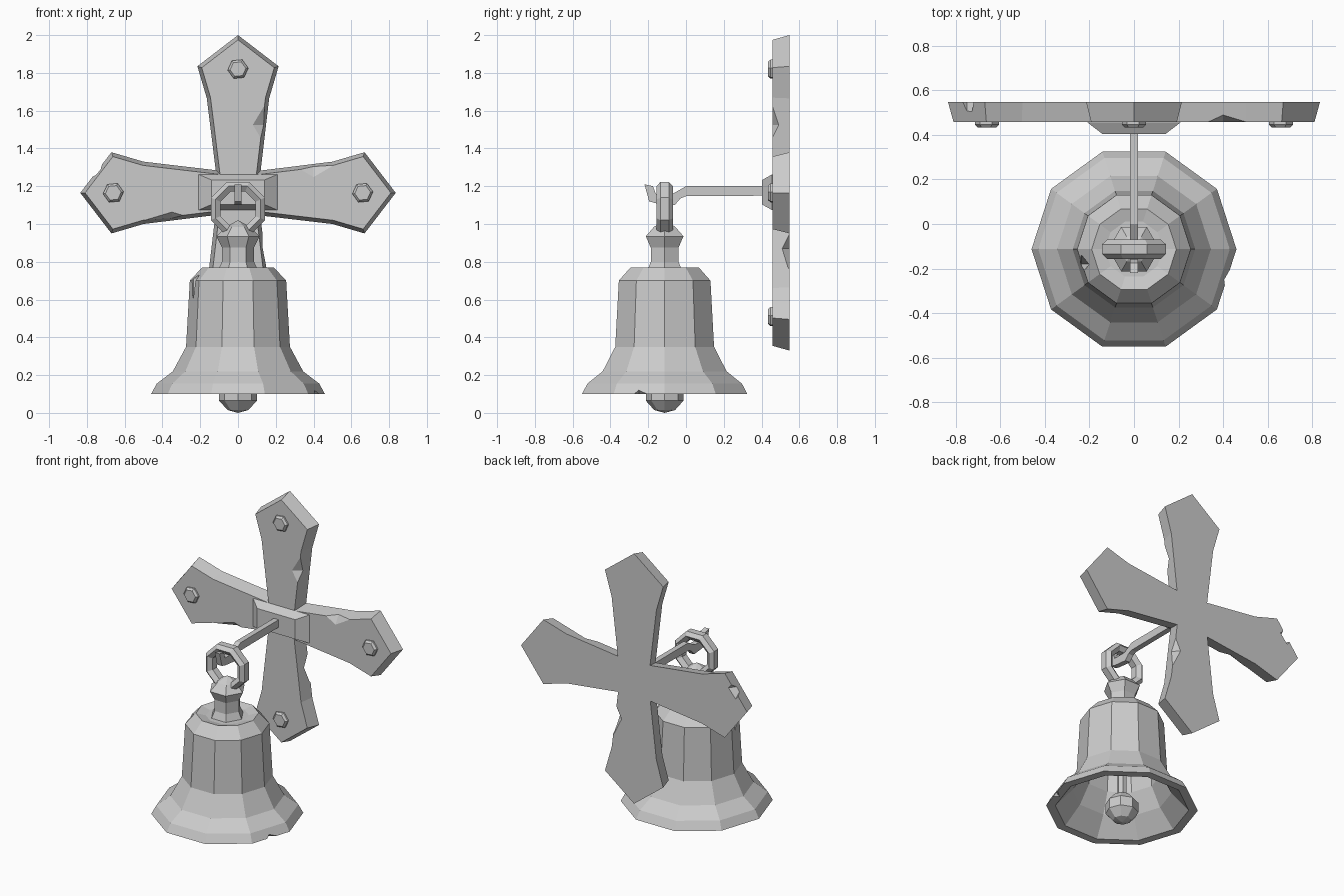
import bpy, bmesh
from math import sin, cos, pi, tau
from mathutils import Vector

if "Cube" in bpy.data.objects:
    bpy.data.objects.remove(bpy.data.objects["Cube"])

BY, CZ = -0.113, 1.165      # bell axis y, cross centre height


def finish(name, bm):
    bmesh.ops.remove_doubles(bm, verts=bm.verts, dist=1e-5)
    bmesh.ops.recalc_face_normals(bm, faces=bm.faces)
    me = bpy.data.meshes.new(name)
    bm.to_mesh(me)
    bm.free()
    ob = bpy.data.objects.new(name, me)
    bpy.context.collection.objects.link(ob)
    return ob


def loft(name, rings, closed=False):
    """Skin equal-length rings of points; cap the ends or close into a loop."""
    bm = bmesh.new()
    vs = [[bm.verts.new(p) for p in r] for r in rings]
    n = len(vs[0])
    for a, b in zip(vs, vs[1:] + (vs[:1] if closed else [])):
        for i in range(n):
            j = (i + 1) % n
            bm.faces.new((a[i], a[j], b[j], b[i]))
    if not closed:
        bm.faces.new(vs[0])
        bm.faces.new(vs[-1])
    return finish(name, bm)


def lathe(name, profile, sides):
    """Revolve (radius, z) pairs around the bell axis."""
    return loft(name, [[(max(r, 1e-7) * cos(tau * i / sides),
                         BY + max(r, 1e-7) * sin(tau * i / sides), z)
                        for i in range(sides)] for r, z in profile])


def inset(pts, d):
    """Mitred inward offset of a counter-clockwise outline."""
    out = []
    for i, p in enumerate(pts):
        e1 = (p - pts[i - 1]).normalized()
        e2 = (pts[(i + 1) % len(pts)] - p).normalized()
        n1, n2 = Vector((-e1.y, e1.x)), Vector((-e2.y, e2.x))
        out.append(p + (n1 + n2) * d / (1 + n1.dot(n2)))
    return out


def chip(target, centre, size):
    """Knock a diamond-shaped nick out of a part."""
    x, y, z = centre
    a, b, c = size
    bm = bmesh.new()
    ring = [bm.verts.new(p) for p in
            ((x + a, y, z), (x, y + b, z), (x - a, y, z), (x, y - b, z))]
    for tip in ((x, y, z + c), (x, y, z - c)):
        t = bm.verts.new(tip)
        for i in range(4):
            bm.faces.new((ring[i], ring[(i + 1) % 4], t))
    cutter = finish("chip_cutter", bm)
    cutter.hide_render = True
    m = target.modifiers.new("chip", "BOOLEAN")
    m.operation, m.solver, m.object = "DIFFERENCE", "EXACT", cutter
    cuts.append((target, m.name, cutter))


cuts = []

# Wall cross: one flared arm turned four times, front face inset
arm = [(0.12, 0.118), (0.50, 0.165), (0.67, 0.215), (0.835, 0.0),
       (0.67, -0.215), (0.50, -0.165)]
arm = arm[::-1]
outline = []
for k in range(4):
    c, s = round(cos(k * pi / 2)), round(sin(k * pi / 2))
    outline += [Vector((x * c - y * s, x * s + y * c)) for x, y in arm]
cross = loft("wall_cross", [[(p.x, y, p.y + CZ) for p in pts] for pts, y in
                            ((outline, 0.548), (inset(outline, 0.02), 0.457))])
for centre, size in (
        ((0.16, 0.455, 1.525), (0.085, 0.05, 0.14)),
        ((0.40, 0.455, 1.315), (0.12, 0.04, 0.07)),
        ((-0.35, 0.455, 1.02), (0.15, 0.05, 0.045)),
        ((0.15, 0.55, 0.87), (0.06, 0.06, 0.12)),
        ((-0.75, 0.56, 1.29), (0.06, 0.09, 0.07))):
    chip(cross, centre, size)

# Hexagonal bolts at the arm ends
for k in range(4):
    bx, bz = 0.66 * cos(k * pi / 2), CZ + 0.655 * sin(k * pi / 2)
    loft("bolt", [[(bx + r * cos(tau * i / 6 + 0.1), y, bz + r * sin(tau * i / 6 + 0.1))
                   for i in range(6)]
                  for r, y in ((0.055, 0.47), (0.055, 0.447), (0.042, 0.434))])

# Tapered mounting plate
loft("mount_plate", [[(sx * w, y, 1.168 + sz * h) for sx, sz in
                      ((-1, -1), (1, -1), (1, 1), (-1, 1))]
                     for w, h, y in ((0.208, 0.094, 0.47), (0.208, 0.094, 0.455),
                                     (0.14, 0.065, 0.403))])

# Bracket bar with hooked end
hook = [(0.42, 1.20), (0.0, 1.20), (-0.07, 1.16), (-0.16, 1.16), (-0.175, 1.20),
        (-0.22, 1.21), (-0.195, 1.12), (-0.16, 1.11), (-0.06, 1.10),
        (-0.03, 1.135), (0.0, 1.147), (0.42, 1.15)]
bar = loft("bracket_hook", [[(x, y, z) for y, z in hook] for x in (-0.018, 0.018)])

# Octagonal hanging ring with six-sided section
section = [(0.155, -0.022), (0.155, 0.022), (0.13, 0.043),
           (0.10, 0.022), (0.10, -0.022), (0.13, -0.043)]
loft("hanging_ring", [[(r * cos(a), BY + y, 1.08 + r * sin(a)) for r, y in section]
                      for a in (tau * (i + 0.5) / 8 for i in range(8))], closed=True)

# Ten-sided hollow bell
bell = lathe("bell", [(0, 0.755), (0.13, 0.755), (0.19, 0.77), (0.255, 0.70),
                      (0.275, 0.35), (0.345, 0.22), (0.43, 0.155), (0.46, 0.10),
                      (0.405, 0.10), (0.30, 0.215), (0.235, 0.34), (0.215, 0.66),
                      (0, 0.70)], 10)
chip(bell, (0.46, -0.25, 0.10), (0.08, 0.07, 0.065))
chip(bell, (-0.235, -0.18, 0.71), (0.04, 0.04, 0.12))

# Crown neck
lathe("bell_crown", [(0.11, 0.745), (0.085, 0.80), (0.085, 0.875), (0.115, 0.935),
                     (0.065, 0.985), (0, 1.02)], 6)

# Clapper rod and ball
lathe("clapper_rod", [(0.028, 0.15), (0.028, 0.72)], 6)
lathe("clapper_ball", [(0, 0.0), (0.055, 0.015), (0.10, 0.065), (0.10, 0.13),
                       (0.055, 0.18), (0, 0.195)], 8)

# Apply chips and remove the cutters
for ob, mod, cutter in cuts:
    bpy.context.view_layer.objects.active = ob
    bpy.ops.object.modifier_apply(modifier=mod)
    bpy.data.objects.remove(cutter)
